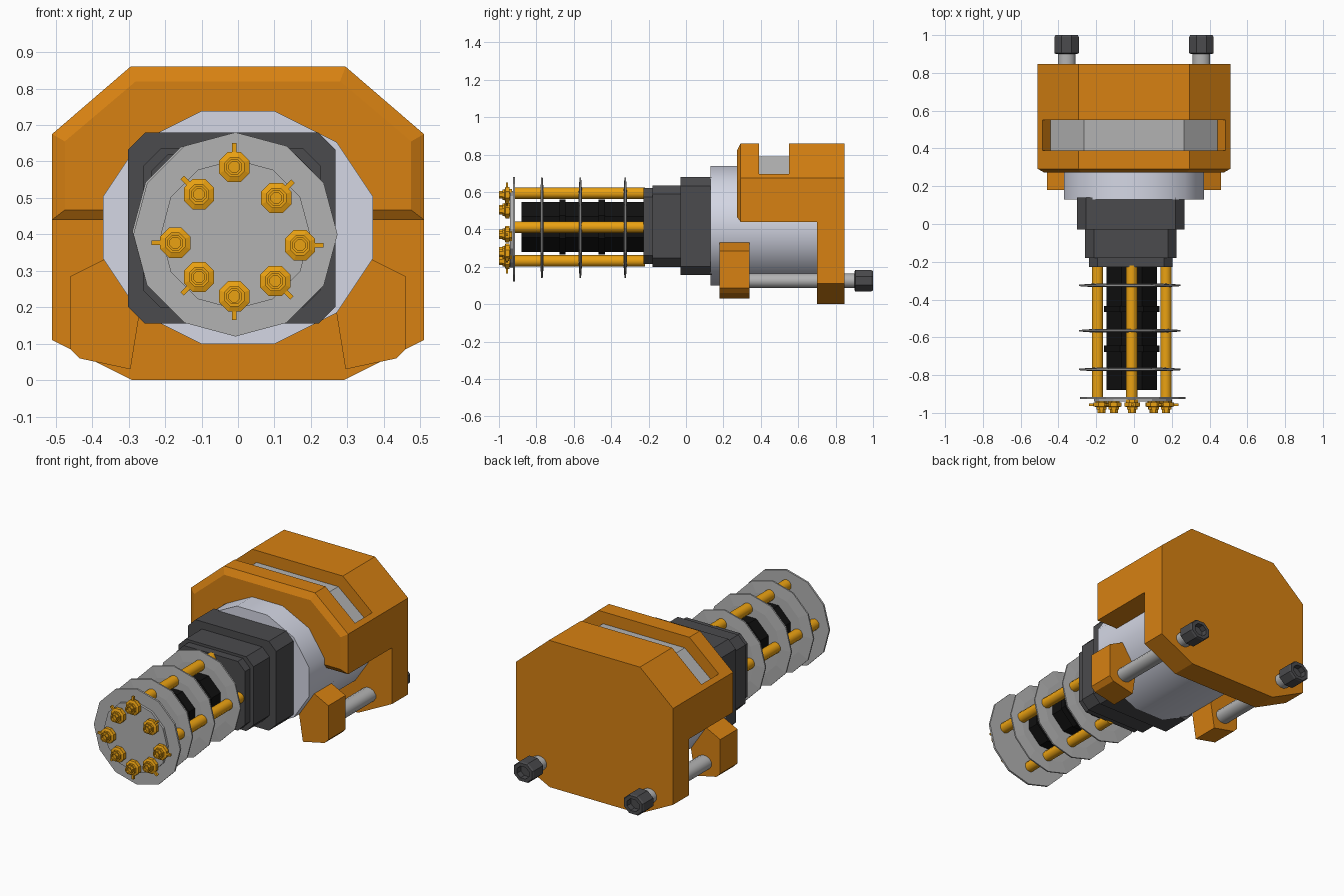
import bpy, bmesh, math
from mathutils import Matrix

if "Cube" in bpy.data.objects:
    bpy.data.objects.remove(bpy.data.objects["Cube"])


def material(name, r, g, b):
    m = bpy.data.materials.new(name)
    m.diffuse_color = (r, g, b, 1)
    m.use_nodes = True
    m.node_tree.nodes["Principled BSDF"].inputs["Base Color"].default_value = m.diffuse_color
    return m


ORANGE = material("orange", 0.68, 0.22, 0.006)
AMBER = material("amber", 0.83, 0.36, 0.006)
DARK = material("dark_grey", 0.07, 0.07, 0.075)
BLACK = material("black", 0.005, 0.005, 0.005)
PALE = material("pale_metal", 0.66, 0.68, 0.78)
GREY = material("grey", 0.45, 0.45, 0.45)


def finish(name, bm, mat=None, smooth=None):
    bmesh.ops.recalc_face_normals(bm, faces=bm.faces)
    me = bpy.data.meshes.new(name)
    bm.to_mesh(me)
    bm.free()
    ob = bpy.data.objects.new(name, me)
    bpy.context.collection.objects.link(ob)
    if mat:
        me.materials.append(mat)
    if smooth:
        me.shade_smooth()
        me.set_sharp_from_angle(angle=math.radians(smooth))
    return ob


def add_loft(bm, sections):
    """Skin a list of (y, [(x, z), ...]) sections and cap both ends."""
    rings = [[bm.verts.new((x, y, z)) for x, z in pts] for y, pts in sections]
    n = len(rings[0])
    for a, b in zip(rings, rings[1:]):
        for i in range(n):
            j = (i + 1) % n
            bm.faces.new((a[i], a[j], b[j], b[i]))
    bm.faces.new(rings[0])
    bm.faces.new(rings[-1])


def loft(name, sections, mat=None, smooth=None):
    bm = bmesh.new()
    add_loft(bm, sections)
    return finish(name, bm, mat, smooth)


def ngon(cx, cz, rx, n, rz=None, phase=0.0):
    rz = rz or rx
    return [(cx + rx * math.cos(math.tau * (i + phase) / n),
             cz + rz * math.sin(math.tau * (i + phase) / n)) for i in range(n)]


def turned(cx, cz, steps, n, squash=1.0, phase=0.5):
    return [(y, ngon(cx, cz, r, n, r * squash, phase)) for y, r in steps]


def mirrored(half):
    """Close a right-hand half outline by mirroring it in x."""
    return half + [(-x, z) for x, z in reversed(half)]


def cut(target, cutter):
    cutter.hide_render = True
    cutter.hide_viewport = True
    cutter.display_type = 'WIRE'
    mod = target.modifiers.new("cut", 'BOOLEAN')
    mod.operation = 'DIFFERENCE'
    mod.solver = 'EXACT'
    mod.object = cutter


# Housing: chamfered octagon hood and back plate in one piece
outer = mirrored([(0.29, 0), (0.51, 0.11), (0.51, 0.675), (0.295, 0.86)])
inset = mirrored([(0.28, 0.035), (0.475, 0.13), (0.475, 0.655), (0.28, 0.82)])
housing = loft("housing", [(0.272, inset), (0.292, outer), (0.848, outer)], ORANGE)

# Space under the hood, with the bevel on its lower front edge
bm = bmesh.new()
under = [(0.70, -0.2), (0.70, 0.44), (0.292, 0.44), (0.272, 0.467), (0.15, 0.467), (0.15, -0.2)]
a, b = [[bm.verts.new((x, y, z)) for y, z in under] for x in (-0.7, 0.7)]
bm.faces.new(a)
bm.faces.new(b)
for i in range(len(under)):
    j = (i + 1) % len(under)
    bm.faces.new((a[i], a[j], b[j], b[i]))
cut(housing, finish("under_hood_cutter", bm))

# Slot over the top with a grey strip lying in it
slot = mirrored([(0.265, 0.784), (0.441, 0.641), (0.55, 0.777), (0.55, 1.0)])
cut(housing, loft("slot_cutter", [(0.39, slot), (0.55, slot)]))
strip = mirrored([(0.265, 0.79), (0.442, 0.645), (0.42, 0.60), (0.25, 0.74)])
strip = mirrored([(0.25, 0.74), (0.42, 0.60), (0.442, 0.645), (0.265, 0.79)])
loft("slot_strip", [(0.39, strip), (0.55, strip)], GREY)

# Main drum
loft("drum", turned(0, 0.419, [(0.13, 0.383), (0.72, 0.383)], 12, 0.865), PALE, 40)

# Side lugs, tie rods and end knobs
for s, side in ((1, "right"), (-1, "left")):
    lug = [(s * x, z) for x, z in ((0.22, 0.21), (0.32, 0.35), (0.37, 0.33), (0.46, 0.285),
                                   (0.46, 0.085), (0.435, 0.06), (0.295, 0.03), (0.27, 0.185))]
    loft("lug_" + side, [(0.18, lug), (0.34, lug)], ORANGE)
    cx = s * 0.357
    loft("tie_rod_" + side, turned(cx, 0.125, [(0.33, 0.048), (0.91, 0.048)], 12, 0.86), GREY, 40)
    loft("knob_" + side, turned(cx, 0.125, [(0.90, 0.06), (0.905, 0.07), (0.99, 0.07), (1.0, 0.064),
                                            (1.0, 0.042), (0.965, 0.042)], 8, 0.88), DARK)


# Stepped dark collar
def chamfered(hw, hh, c):
    return [(-0.017 + x, 0.417 + z) for x, z in
            mirrored([(hw - c, -hh), (hw, -hh + c), (hw, hh - c), (hw - c, hh)])]


for i, (y0, y1, hw, hh) in enumerate(((-0.03, 0.14, 0.285, 0.262), (-0.18, -0.02, 0.243, 0.218),
                                      (-0.228, -0.17, 0.222, 0.203))):
    p = chamfered(hw, hh, 0.047)
    loft(f"collar_{i}", [(y0, p), (y1, p)], DARK)

# Black core with raised bands
CX, CZ = -0.012, 0.412
steps = [(-0.88, 0.145)]
for y in (-0.66, -0.45):
    steps += [(y - 0.017, 0.145), (y - 0.017, 0.16), (y + 0.017, 0.16), (y + 0.017, 0.145)]
loft("core", turned(CX, CZ, steps + [(-0.22, 0.145)], 8), BLACK)

# Four long amber rods
for i in range(4):
    a = i * math.pi / 2
    x, z = CX + 0.181 * math.cos(a), CZ + 0.181 * math.sin(a)
    loft(f"barrel_rod_{i}", turned(x, z, [(-0.925, 0.031), (-0.22, 0.031)], 10), AMBER, 40)

# Spacer discs and front disc
for i, y in enumerate((-0.77, -0.565, -0.325)):
    loft(f"spacer_disc_{i}", turned(-0.022, 0.408, [(y - 0.009, 0.2), (y - 0.004, 0.268),
                                                    (y + 0.004, 0.268), (y + 0.009, 0.2)], 12, phase=0), GREY)
loft("front_disc", turned(-0.007, 0.40, [(-0.94, 0.205), (-0.926, 0.205), (-0.926, 0.28),
                                         (-0.915, 0.28)], 12, phase=0), GREY)

# Nozzles on the front disc, each with a pin pointing outward
centres = [(0.17, 0.37), (0.105, 0.50), (-0.01, 0.585), (-0.107, 0.51),
           (-0.172, 0.377), (-0.107, 0.283), (-0.01, 0.23), (0.102, 0.272)]
for i, (x, z) in enumerate(centres):
    bm = bmesh.new()
    add_loft(bm, turned(x, z, [(-0.93, 0.034), (-0.945, 0.034), (-0.945, 0.045), (-0.965, 0.045),
                               (-0.970, 0.030), (-0.982, 0.030), (-0.982, 0.023), (-1.0, 0.023),
                               (-1.0, 0.016), (-0.985, 0.016)], 8))
    m = (Matrix.Translation((x, -0.957, z)) @ Matrix.Rotation(-i * math.pi / 4, 4, 'Y')
         @ Matrix.Translation((0.045, 0, 0)) @ Matrix.Diagonal((0.04, 0.013, 0.013, 1)))
    bmesh.ops.create_cube(bm, size=1, matrix=m)
    finish(f"nozzle_{i}", bm, AMBER)
